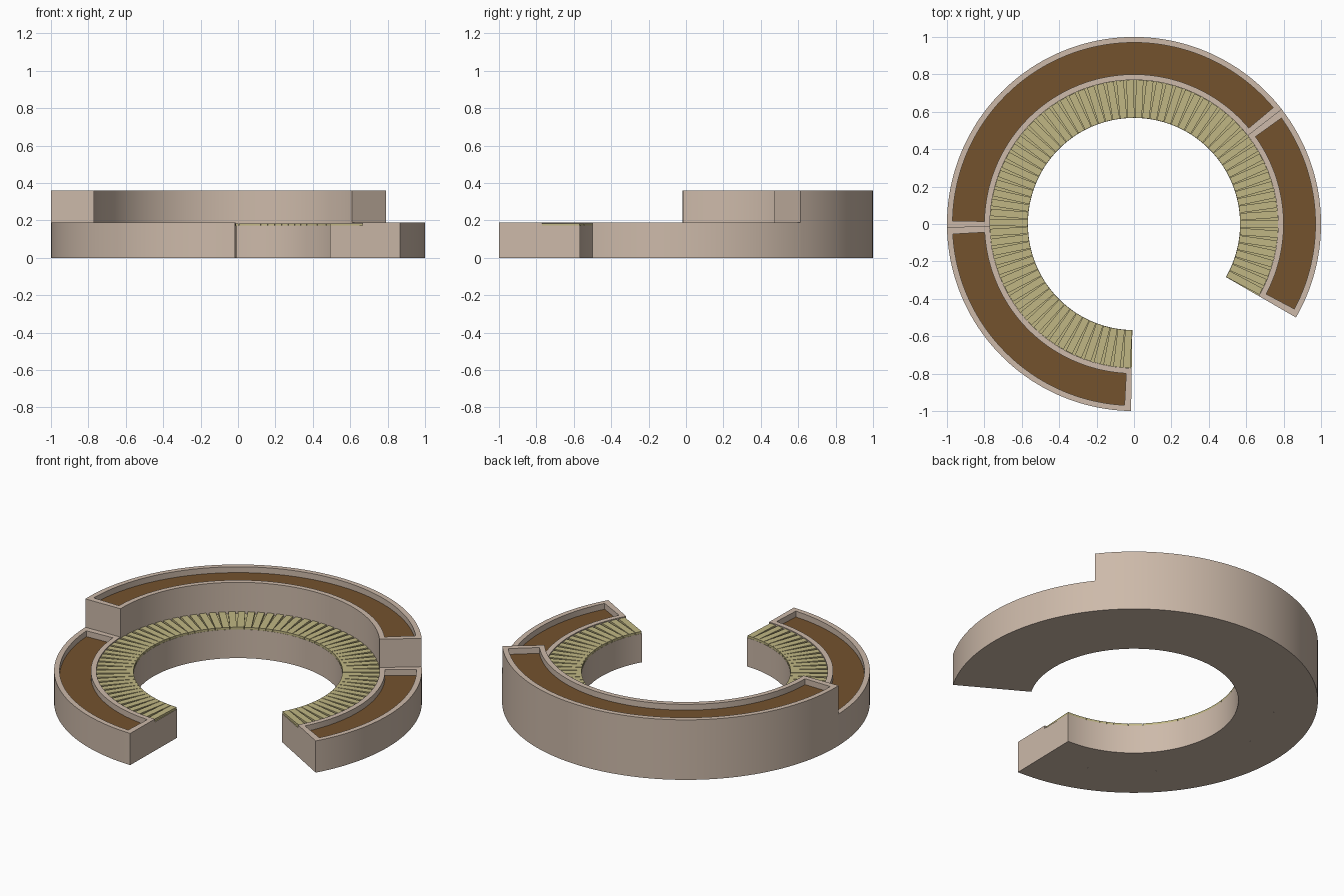
import bpy
import bmesh
from math import radians, sin, cos
from mathutils import Matrix

cube = bpy.data.objects.get("Cube")
if cube:
    bpy.data.objects.remove(cube, do_unlink=True)


def material(name, rgb):
    m = bpy.data.materials.new(name)
    m.use_nodes = True
    m.diffuse_color = (*rgb, 1)
    m.node_tree.nodes["Principled BSDF"].inputs["Base Color"].default_value = (*rgb, 1)
    return m


CONCRETE = material("pale concrete", (0.61, 0.49, 0.40))
SOIL = material("brown soil", (0.175, 0.084, 0.027))
WOOD = material("olive wood", (0.53, 0.47, 0.23))

START, END = -30, 269.1          # open ring, degrees from +x
SEAT_IN, SEAT_OUT, RIM = 0.567, 0.77, 1.0
WALL, DEPTH, END_WALL = 0.03, 0.035, 2.1


def finish(name, bm, mats, smooth=True):
    bmesh.ops.recalc_face_normals(bm, faces=bm.faces)
    mesh = bpy.data.meshes.new(name)
    bm.to_mesh(mesh)
    bm.free()
    for m in mats:
        mesh.materials.append(m)
    ob = bpy.data.objects.new(name, mesh)
    bpy.context.collection.objects.link(ob)
    if smooth:
        bpy.ops.object.select_all(action="DESELECT")
        ob.select_set(True)
        bpy.context.view_layer.objects.active = ob
        bpy.ops.object.shade_smooth_by_angle(angle=radians(30))


def angles(a0, a1):
    n = max(2, round((a1 - a0) / 2))
    return [a0 + (a1 - a0) * i / n for i in range(n + 1)]


def loft(name, sections, mats, painted):
    """Join (angle, radius/height profile) sections; paint one profile strip."""
    bm = bmesh.new()
    rings = [[bm.verts.new((r * cos(radians(a)), r * sin(radians(a)), z))
              for r, z in profile] for a, profile in sections]
    n = len(rings[0])
    for k in range(len(rings) - 1):
        p, q = rings[k], rings[k + 1]
        for i in range(n):
            j = (i + 1) % n
            f = bm.faces.new((p[i], p[j], q[j], q[i]))
            f.material_index = int(painted(i, k))
    bm.faces.new(rings[0])
    bm.faces.new(rings[-1])
    bmesh.ops.remove_doubles(bm, verts=bm.verts, dist=0.0001)
    finish(name, bm, mats)


def planter(name, a0, a1, height):
    def profile(d):
        a, b = SEAT_OUT + WALL, RIM - WALL
        return [(SEAT_OUT, 0), (SEAT_OUT, height), (a, height), (a, height - d),
                (b, height - d), (b, height), (RIM, height), (RIM, 0)]

    inner = angles(a0 + END_WALL, a1 - END_WALL)
    sections = [(a0, profile(0)), (inner[0], profile(0))]
    sections += [(a, profile(DEPTH)) for a in inner]
    sections += [(inner[-1], profile(0)), (a1, profile(0))]
    last = len(sections) - 3
    loft(name, sections, [CONCRETE, SOIL], lambda i, k: i == 3 and 2 <= k < last)


# Planters: a tall one at the back between two low ones
planter("low_planter_left", START, 37.8, 0.19)
planter("tall_planter", 37.8, 181.1, 0.36)
planter("low_planter_right", 181.1, END, 0.19)

# Seat base, with its top painted as the decking underlay
seat = [(SEAT_IN, 0), (SEAT_IN, 0.172), (SEAT_OUT, 0.172), (SEAT_OUT, 0)]
loft("seat_base", [(a, seat) for a in angles(START, END)], [CONCRETE, WOOD],
     lambda i, k: i == 1)

# Straight radial slats leaving wedge-shaped gaps
COUNT = 75
bm = bmesh.new()
step = (END - START) / COUNT
size = Matrix.Diagonal((SEAT_OUT - SEAT_IN - 0.002, 0.038, 0.014, 1))
place = Matrix.Translation(((SEAT_IN + SEAT_OUT) / 2, 0, 0.178))
for i in range(COUNT):
    turn = Matrix.Rotation(radians(START + step * (i + 0.5)), 4, "Z")
    bmesh.ops.create_cube(bm, size=1, matrix=turn @ place @ size)
finish("seat_slats", bm, [WOOD], smooth=False)
